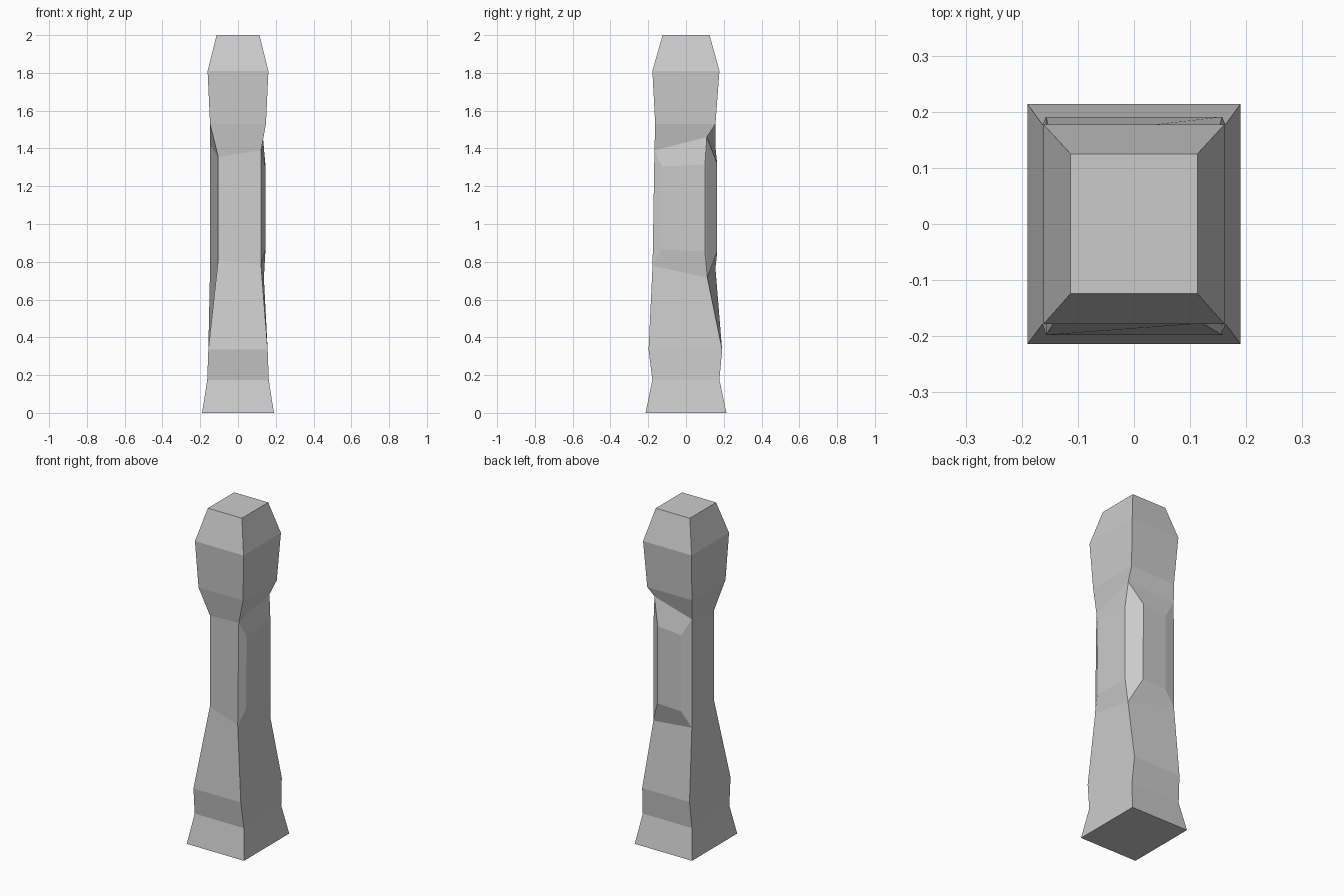
import bpy, bmesh

if "Cube" in bpy.data.objects:
    bpy.data.objects.remove(bpy.data.objects["Cube"])


def rect(hx, y0, y1, z):
    """Level rectangular section: front-left, front-right, back-right, back-left."""
    return [(-hx, y0, z), (hx, y0, z), (hx, y1, z), (-hx, y1, z)]


# Sections from foot to cap; the waist ones are hewn unevenly
waist_low = [(-.105, -.117, .81), (.122, -.177, .78), (.137, .113, .715), (-.148, .156, .765)]
waist_high = [(-.105, -.116, .1 + 1.255), (.122, -.167, 1.39), (.132, .11, 1.46), (-.147, .155, 1.415)]
sections = [
    rect(.19, -.214, .214, 0),
    rect(.163, -.178, .177, .175),
    rect(.157, -.198, .191, .335),
    waist_low,
    waist_high,
    rect(.148, -.163, .156, 1.53),
    rect(.161, -.178, .177, 1.81),
    rect(.113, -.124, .125, 2),
]

# Raised waist panels, keyed by side (1 = right, 2 = back)
panels = {
    1: [(.145, -.132, .865), (.145, .10, .855), (.145, .10, 1.315), (.145, -.127, 1.305)],
    2: [(.075, .165, .855), (-.083, .165, .85), (-.083, .165, 1.305), (.073, .165, 1.32)],
}

# Loft the pillar
bm = bmesh.new()
rings = [[bm.verts.new(p) for p in s] for s in sections]
for level, (low, high) in enumerate(zip(rings, rings[1:])):
    for side in range(4):
        nxt = (side + 1) % 4
        outer = [low[side], low[nxt], high[nxt], high[side]]
        if level == 3 and side in panels:
            inner = [bm.verts.new(p) for p in panels[side]]
            bm.faces.new(inner)
            for i in range(4):
                j = (i + 1) % 4
                bm.faces.new((outer[i], outer[j], inner[j], inner[i]))
        else:
            bm.faces.new(outer)
bm.faces.new(rings[0][::-1])
bm.faces.new(rings[-1])
bmesh.ops.recalc_face_normals(bm, faces=bm.faces)

mesh = bpy.data.meshes.new("stone_pillar")
bm.to_mesh(mesh)
bm.free()
pillar = bpy.data.objects.new("stone_pillar", mesh)
bpy.context.collection.objects.link(pillar)
